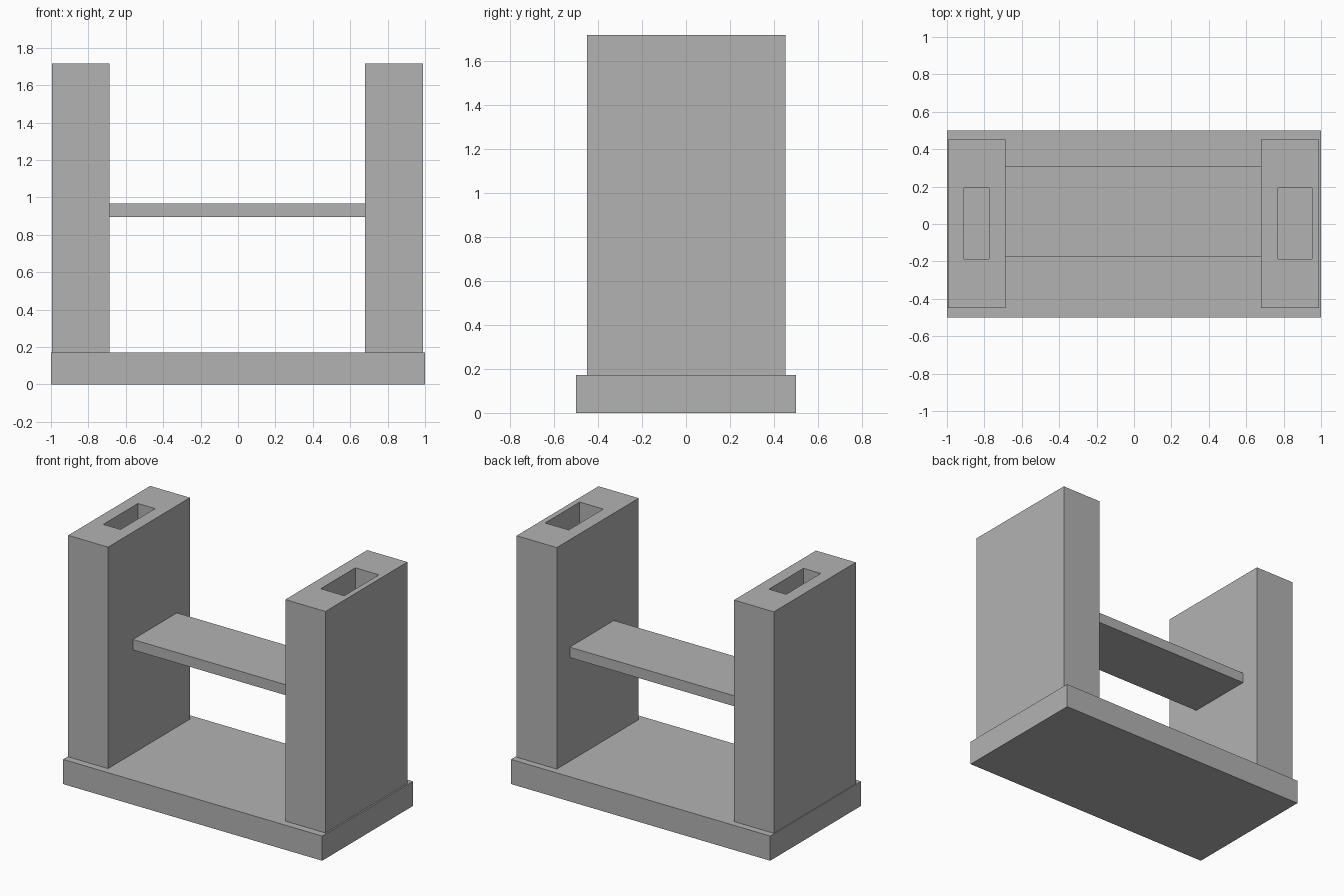
import bpy
import bmesh
from mathutils import Vector

cube = bpy.data.objects.get("Cube")
if cube:
    bpy.data.objects.remove(cube, do_unlink=True)

# One plain grey for the whole model
grey = bpy.data.materials.new("plain grey")
grey.use_nodes = True
color = (0.45, 0.45, 0.45, 1)
grey.diffuse_color = color
grey.node_tree.nodes["Principled BSDF"].inputs["Base Color"].default_value = color


def box(name, xs, ys, zs, slot=None):
    """Box from ranges; slot = (x range, y range, depth) sinks a pocket in the top."""
    bm = bmesh.new()
    bmesh.ops.create_cube(bm, size=1)
    for v in bm.verts:
        v.co = Vector([r[c > 0] for r, c in zip((xs, ys, zs), v.co)])
    if slot:
        slot_x, slot_y, depth = slot
        bm.normal_update()
        top = max(bm.faces, key=lambda f: f.calc_center_median().z)
        mid = top.calc_center_median()
        bmesh.ops.inset_region(bm, faces=[top], thickness=0.05)
        for v in top.verts:
            v.co.x = slot_x[v.co.x > mid.x]
            v.co.y = slot_y[v.co.y > mid.y]
        floor = bmesh.ops.extrude_discrete_faces(bm, faces=[top])["faces"][0]
        for v in floor.verts:
            v.co.z -= depth
    bmesh.ops.recalc_face_normals(bm, faces=bm.faces)
    mesh = bpy.data.meshes.new(name)
    bm.to_mesh(mesh)
    bm.free()
    mesh.materials.append(grey)
    obj = bpy.data.objects.new(name, mesh)
    bpy.context.collection.objects.link(obj)
    return obj


base_top, post_top = 0.172, 1.717
post_y, slot_y, slot_depth = (-0.45, 0.453), (-0.188, 0.193), 0.8

# Base slab
box("base", (-1, 1), (-0.5, 0.5), (0, base_top))

# Two upright posts, each with a rectangular pocket in its top
for name, post_x, slot_x in (
    ("right_post", (-0.995, -0.688), (-0.908, -0.775)),
    ("left_post", (0.68, 0.99), (0.77, 0.952)),
):
    box(name, post_x, post_y, (base_top, post_top), (slot_x, slot_y, slot_depth))

# Shelf bridging the posts
box("shelf", (-0.688, 0.68), (-0.176, 0.31), (0.895, 0.968))
